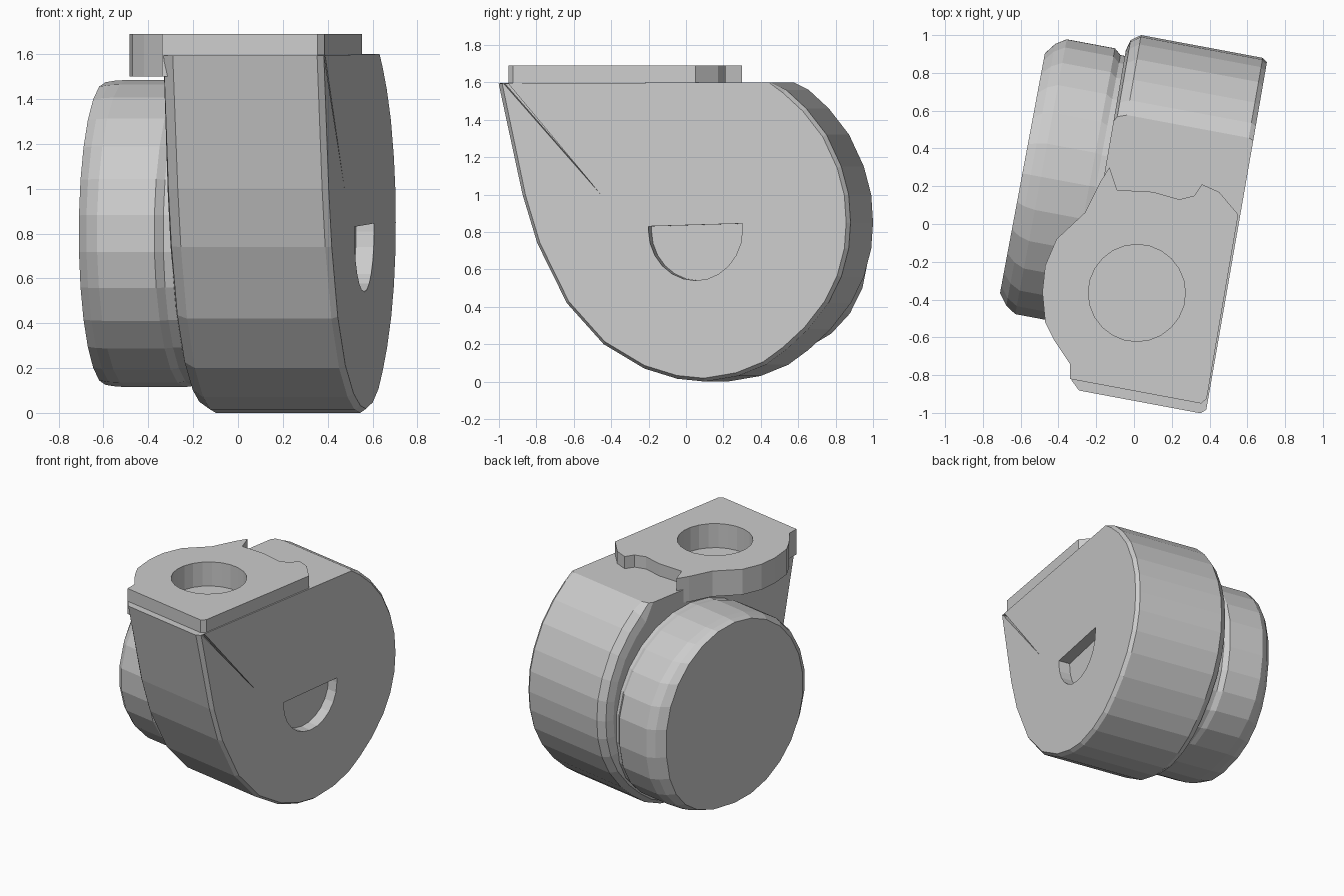
import bpy, bmesh, math
from math import sin, cos, pi
from mathutils import Matrix

cube = bpy.data.objects.get("Cube")
if cube:
    bpy.data.objects.remove(cube, do_unlink=True)

TURN = Matrix.Rotation(math.radians(-10.6), 4, "Z")

grey = bpy.data.materials.new("plain grey")
grey.use_nodes = True
grey.diffuse_color = (0.6, 0.6, 0.6, 1)
grey.node_tree.nodes["Principled BSDF"].inputs["Base Color"].default_value = (0.6, 0.6, 0.6, 1)


def loft(name, rings, matrix=TURN):
    """Skin a closed solid through rings of points."""
    bm = bmesh.new()
    loops = [[bm.verts.new(p) for p in ring] for ring in rings]
    n = len(loops[0])
    for a, b in zip(loops, loops[1:]):
        for i in range(n):
            j = (i + 1) % n
            bm.faces.new((a[i], a[j], b[j], b[i]))
    bm.faces.new(loops[0][::-1])
    bm.faces.new(loops[-1])
    bmesh.ops.recalc_face_normals(bm, faces=bm.faces)
    bm.transform(matrix)
    mesh = bpy.data.meshes.new(name)
    bm.to_mesh(mesh)
    bm.free()
    mesh.materials.append(grey)
    obj = bpy.data.objects.new(name, mesh)
    bpy.context.collection.objects.link(obj)
    return obj


def combine(target, other, operation):
    mod = target.modifiers.new(operation, "BOOLEAN")
    mod.operation = operation
    mod.solver = "EXACT"
    mod.object = other
    bpy.context.view_layer.objects.active = target
    bpy.ops.object.modifier_apply(modifier=mod.name)
    bpy.data.objects.remove(other, do_unlink=True)


# Main housing: round drum whose front rises to a flat pointed top
profile = [(-0.92, 1.595), (-0.79, 1.0), (-0.71, 0.74), (-0.55, 0.42), (-0.35, 0.2),
           (-0.13, 0.07), (0.05, 0.015), (0.2, 0), (0.38, 0.03), (0.53, 0.09), (0.64, 0.17),
           (0.76, 0.28), (0.87, 0.42), (0.94, 0.56), (0.98, 0.71), (0.99, 0.85), (0.98, 1.0),
           (0.94, 1.15), (0.86, 1.32), (0.75, 1.46), (0.64, 1.56), (0.56, 1.6)]


def housing_ring(u, inset, taper):
    s = 1 - inset / 0.8
    return [(u - taper * v, 0.15 + (v - 0.15) * s, z if z > 1.59 else 0.8 + (z - 0.8) * s)
            for v, z in profile]


housing = loft("housing", [housing_ring(*r) for r in (
    (-0.2, 0.09, 0.012), (-0.185, 0.035, 0.012), (-0.135, 0, 0.012),
    (0.52, 0, 0.012), (0.546, 0.018, 0.012))])

# Top mounting plate with a rounded left side and a ragged back edge
outline = [(-0.34, -0.82), (0.355, -0.95), (0.385, -0.925), (0.552, 0.05), (0.45, 0.17),
           (0.36, 0.21), (0.32, 0.15), (0.24, 0.13), (0.1, 0.17), (-0.09, 0.18),
           (-0.13, 0.3), (-0.18, 0.22), (-0.26, 0.06), (-0.41, -0.08), (-0.47, -0.22),
           (-0.485, -0.36), (-0.47, -0.52), (-0.42, -0.62), (-0.34, -0.74)]
plate = loft("mounting_plate", [[(x, y, z) for x, y in outline] for z in (1.5, 1.69)], Matrix())
combine(housing, plate, "UNION")

# Blind round socket in the plate
socket = loft("socket_cutter", [[(0.015 + 0.257 * cos(i * pi / 12), -0.365 + 0.257 * sin(i * pi / 12), z)
                                 for i in range(24)] for z in (1.51, 1.8)], Matrix())
combine(housing, socket, "DIFFERENCE")

# Half-round pocket in the right side
half = [(0.153 + 0.255 * cos(pi + i * pi / 12), 0.81 + 0.27 * sin(pi + i * pi / 12)) for i in range(13)]
half += [(0.408, 0.845), (-0.102, 0.83)]
pocket = loft("pocket_cutter", [[(u, v, z) for v, z in half] for u in (0.46, 0.7)])
combine(housing, pocket, "DIFFERENCE")

# Thin tapering groove running down from the front corner of the right side
groove = loft("groove_cutter", [[(u, v, z) for v, z in ((-0.885, 1.59), (-0.86, 1.59), (-0.36, 1.0))]
                                for u in (0.52, 0.7)])
combine(housing, groove, "DIFFERENCE")

# Side cap: oval disc with a bevelled rim, fuller at the lower back
SIDES = 26


def cap_ring(u, rv, rz):
    ring = []
    for i in range(SIDES):
        a = 2 * pi * (i + 0.5) / SIDES
        c, s = cos(a), sin(a)
        if c > 0 and s < 0:
            c, s = c ** 0.8, -(-s) ** 0.8
        ring.append((u, 0.155 + rv * c, 0.8 + rz * s))
    return ring


loft("side_cap", [cap_ring(*r) for r in (
    (-0.63, 0.65, 0.675), (-0.585, 0.71, 0.682), (-0.53, 0.745, 0.685),
    (-0.27, 0.745, 0.685), (-0.235, 0.715, 0.68), (-0.17, 0.715, 0.68))])
